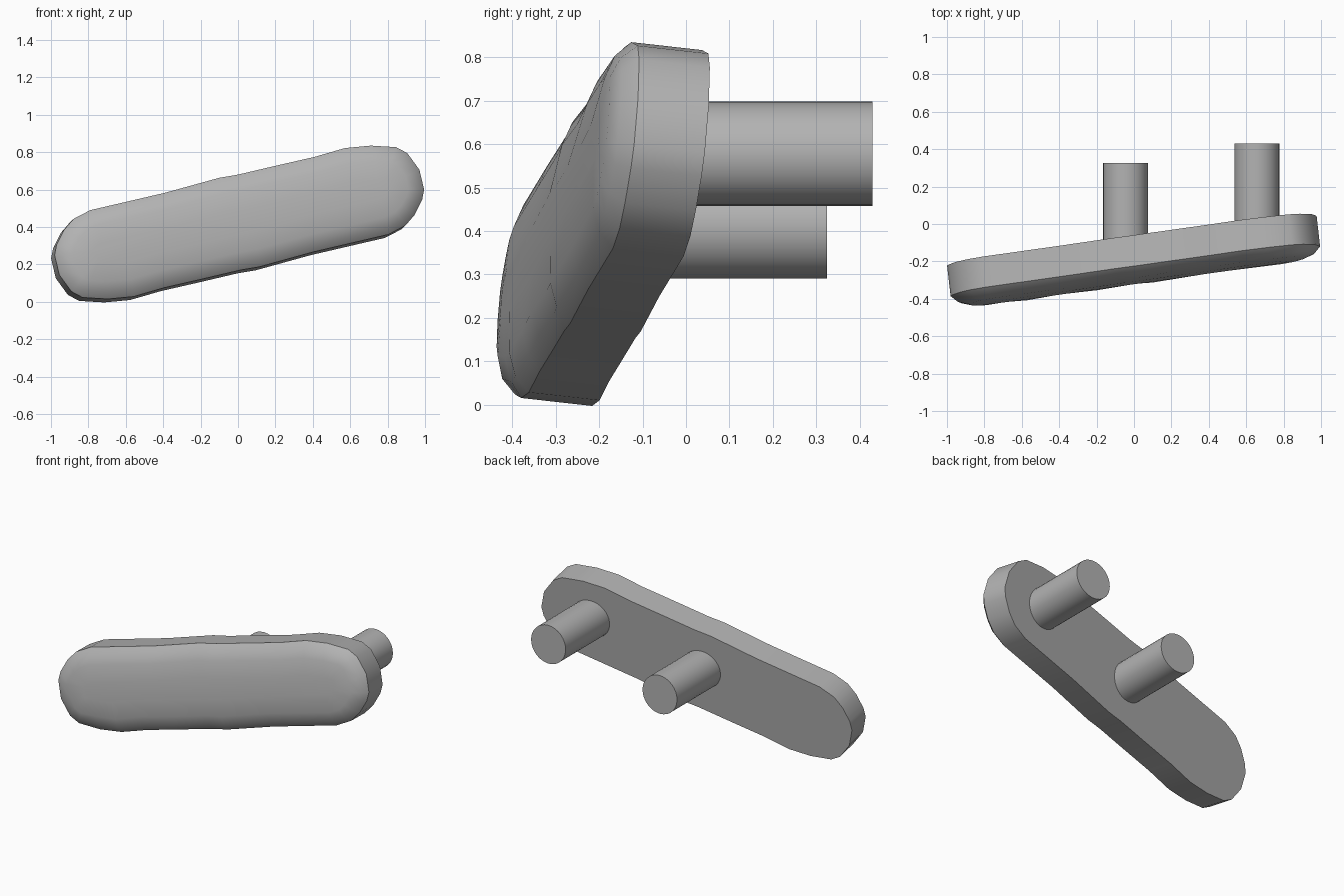
import bpy, bmesh, math
from mathutils import Vector

cube = bpy.data.objects.get("Cube")
if cube:
    bpy.data.objects.remove(cube)

grey = bpy.data.materials.new("plain grey")
grey.use_nodes = True
colour = (0.45, 0.45, 0.45, 1)
grey.diffuse_color = colour
grey.node_tree.nodes["Principled BSDF"].inputs["Base Color"].default_value = colour


def finish(bm, name):
    bmesh.ops.recalc_face_normals(bm, faces=bm.faces)
    mesh = bpy.data.meshes.new(name)
    bm.to_mesh(mesh)
    bm.free()
    mesh.materials.append(grey)
    obj = bpy.data.objects.new(name, mesh)
    bpy.context.collection.objects.link(obj)
    bpy.ops.object.select_all(action='DESELECT')
    obj.select_set(True)
    bpy.context.view_layer.objects.active = obj
    bpy.ops.object.shade_smooth_by_angle(angle=math.radians(32))
    return obj


# Half of the rounded bar outline (x, z); the other half is its point reflection
half = [(.995, .6), (.97, .706), (.905, .795), (.845, .827), (.71, .835),
        (.572, .822), (.41, .775), (.2, .727), (0, .68), (-.1, .663),
        (-.39, .583), (-.79, .49), (-.88, .443), (-.93, .385), (-.97, .305)]
outline = [Vector(p) for p in half]
outline += [Vector((.0145 - x, .85 - z)) for x, z in half]

# The bar leans: its flat back lies in the plane y = -0.134 + 0.115x + 0.112z
normal = Vector((.115, -1, .112)).normalized()
RIM, SLOPE_X, SLOPE_Z = .165, .115, .112
shift = normal * RIM
spine_a, spine_b = Vector((-.73, .265)), Vector((.745, .585))


def on_bar(p, depth):
    x, z = p.x - shift.x, p.y - shift.z
    return Vector((x, -.134 + SLOPE_X * x + SLOPE_Z * z, z)) + normal * depth


def toward_spine(p, inset):
    axis = spine_b - spine_a
    t = min(1, max(0, (p - spine_a).dot(axis) / axis.length_squared))
    to_spine = spine_a + axis * t - p
    return p + to_spine.normalized() * min(inset, to_spine.length)


# Bar: flat back, straight rim, softly domed and slightly lumpy front
bm = bmesh.new()
rings = []
for inset, depth, dip in [(0, 0, 0), (0, RIM, 0), (.035, .2, .008),
                          (.09, .219, .006), (.19, .226, 0)]:
    ring = []
    for i, p in enumerate(outline):
        lump = dip if abs(p.x) < .7 and i % 2 else 0
        ring.append(bm.verts.new(on_bar(toward_spine(p, inset), depth - lump)))
    rings.append(ring)
n = len(outline)
for low, high in zip(rings, rings[1:]):
    for i in range(n):
        j = (i + 1) % n
        bm.faces.new((low[i], low[j], high[j], high[i]))
bm.faces.new(rings[0])
bm.faces.new(rings[-1])
finish(bm, "bar")


# Pegs: round posts running straight back from the bar
def peg(name, x, z, y_end, radius=.12, sides=32):
    y_start = -.134 + SLOPE_X * x + SLOPE_Z * z - .06
    bm = bmesh.new()
    bmesh.ops.create_cone(bm, cap_ends=True, segments=sides, radius1=radius,
                          radius2=radius, depth=y_end - y_start)
    obj = finish(bm, name)
    obj.rotation_euler.x = math.pi / 2
    obj.location = (x, (y_start + y_end) / 2, z)


peg("middle_peg", -.045, .41, .325)
peg("left_peg", .657, .578, .43)
